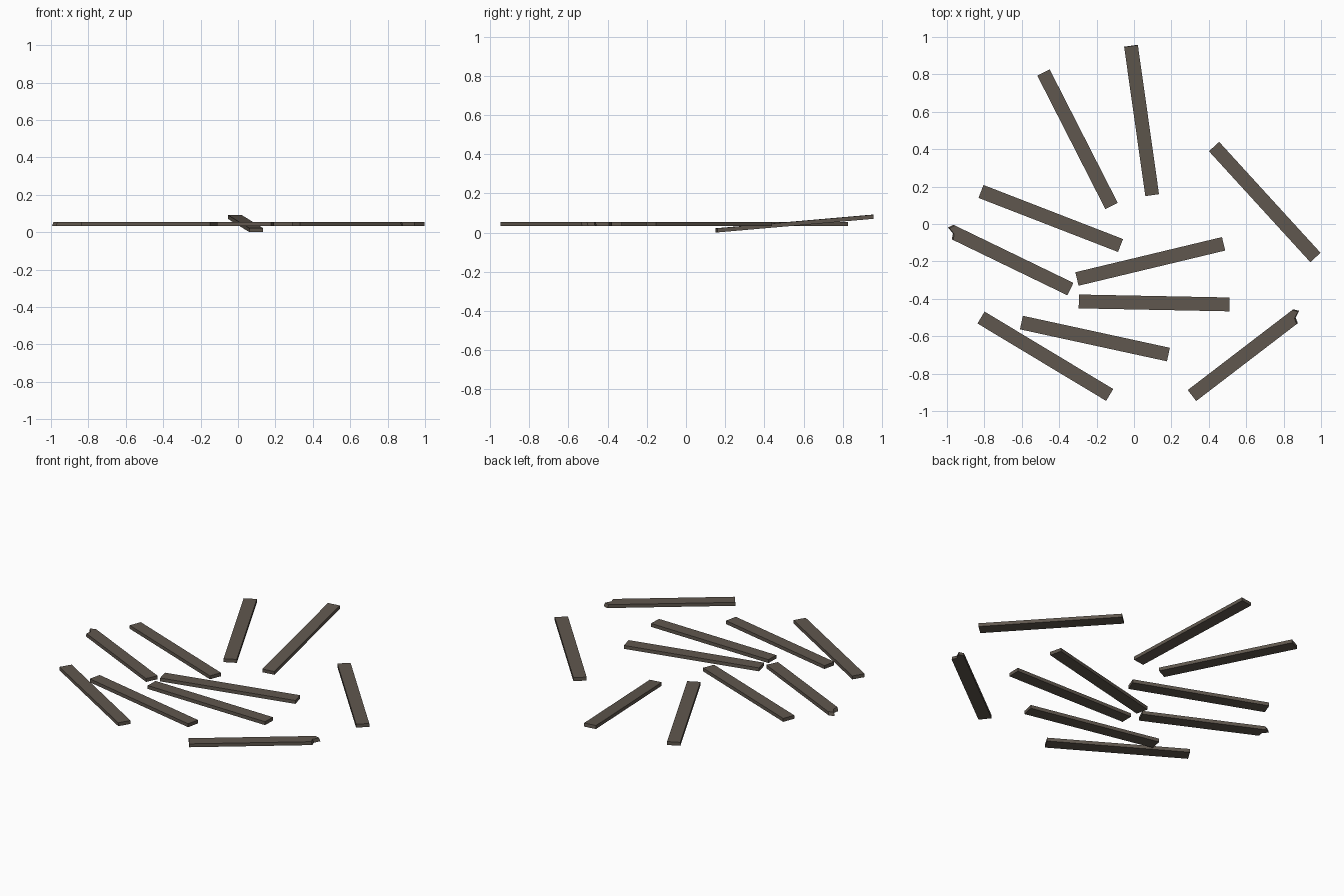
import bpy, bmesh
from mathutils import Vector, Matrix

if "Cube" in bpy.data.objects:
    bpy.data.objects.remove(bpy.data.objects["Cube"])

WIDTH, THICK, Z = 0.074, 0.021, 0.044

wood = bpy.data.materials.new("weathered_brown_wood")
wood.diffuse_color = (0.118, 0.097, 0.077, 1)
wood.use_nodes = True
wood.node_tree.nodes["Principled BSDF"].inputs["Base Color"].default_value = wood.diffuse_color


def plank(name, start, end, z0=Z, z1=Z, broken=0):
    """Board between two end centres; broken = +1/-1 gives a splintered far end."""
    a, b = Vector((*start, z0)), Vector((*end, z1))
    length = (b - a).length
    u = (b - a).normalized()
    v = Vector((0, 0, 1)).cross(u).normalized()
    w = u.cross(v)
    h = WIDTH / 2
    # outline in local (along, across): square start, then the far end
    if broken:
        far = [(length - 0.046, -h), (length - 0.037, -0.006),
               (length, 0.011), (length - 0.02, h)]
    else:
        far = [(length, -h), (length, h)]
    outline = [(0, h), (0, -h)] + far

    bm = bmesh.new()
    rings = []
    for s in (-1, 1):
        ring = []
        for x, y in outline:
            # the fracture slopes back slightly towards the top
            x -= 0.008 if broken and s > 0 and x > 0 else 0
            y *= broken or 1
            ring.append(bm.verts.new((x, y, s * THICK / 2)))
        rings.append(ring)
    low, high = rings
    bm.faces.new(high)
    bm.faces.new(low[::-1])
    n = len(outline)
    for i in range(n):
        j = (i + 1) % n
        bm.faces.new((low[i], low[j], high[j], high[i]))
    bmesh.ops.recalc_face_normals(bm, faces=bm.faces)
    frame = Matrix((u, v, w)).transposed().to_4x4()
    bm.transform(Matrix.Translation(a) @ frame)
    mesh = bpy.data.meshes.new(name)
    bm.to_mesh(mesh)
    bm.free()
    mesh.materials.append(wood)
    bpy.context.collection.objects.link(bpy.data.objects.new(name, mesh))


# whole boards lying flat
flat = [
    ((-0.484, 0.810), (-0.120, 0.096)),
    ((0.428, 0.414), (0.970, -0.179)),
    ((-0.818, 0.174), (-0.072, -0.115)),
    ((-0.305, -0.294), (0.479, -0.106)),
    ((-0.295, -0.414), (0.511, -0.430)),
    ((-0.602, -0.527), (0.184, -0.698)),
    ((-0.818, -0.500), (-0.130, -0.914)),
]
for i, (p, q) in enumerate(flat):
    plank(f"plank_{i + 1}", p, q)

# board with one end lifted
plank("tilted_plank", (0.097, 0.155), (-0.016, 0.952), 0.0115, 0.081)

# boards with a splintered end
plank("broken_plank_right", (0.310, -0.917), (0.890, -0.473), broken=1)
plank("broken_plank_left", (-0.340, -0.348), (-0.999, -0.029), broken=-1)
